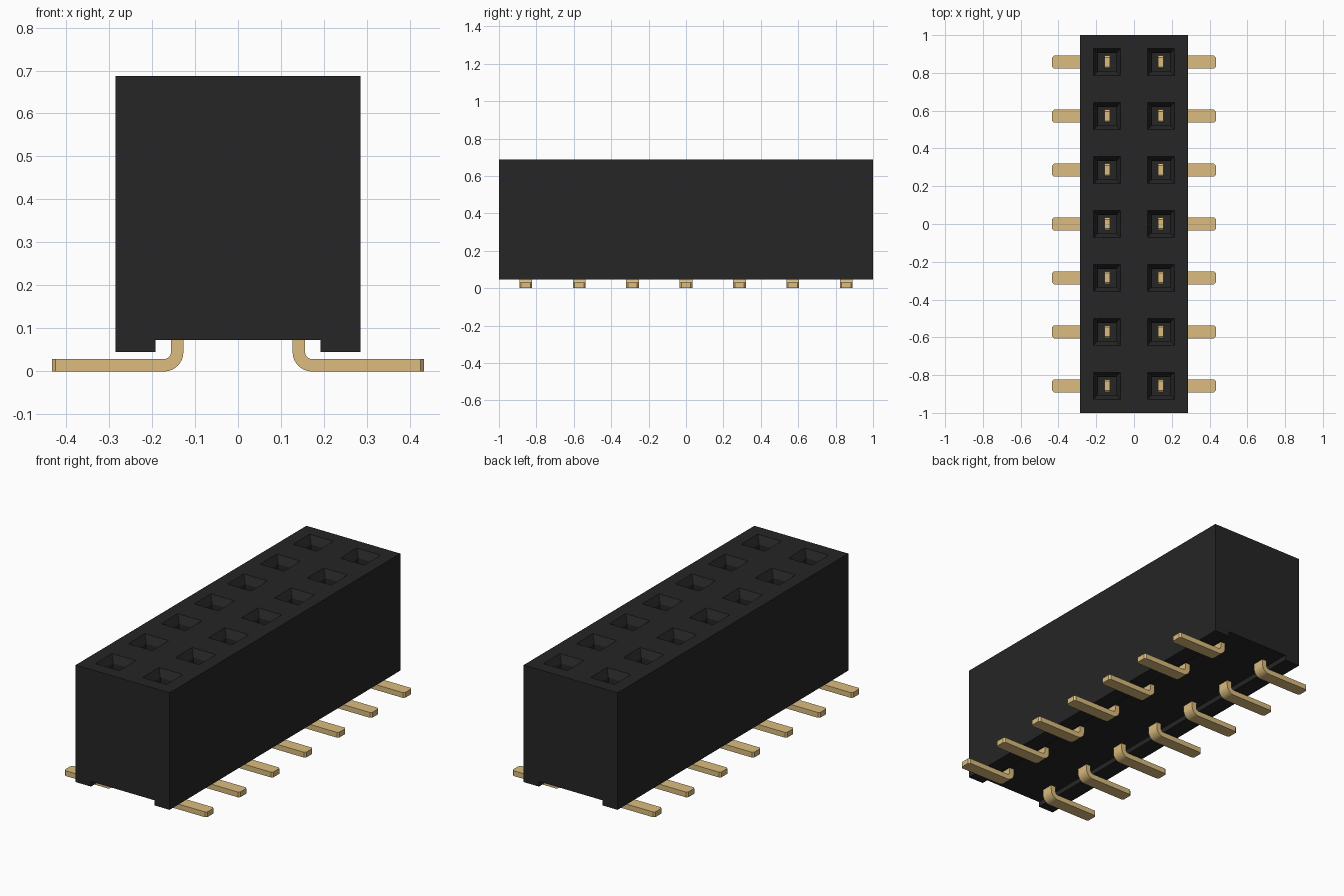
import bpy, bmesh, math
from mathutils import Vector

if "Cube" in bpy.data.objects:
    bpy.data.objects.remove(bpy.data.objects["Cube"], do_unlink=True)

PITCH = 2 / 7
ROWS = [(i - 3) * PITCH for i in range(7)]
COLS = (-PITCH / 2, PITCH / 2)
MOUTH, SHAFT = 0.072, 0.037      # half widths of the socket funnel
TOP = 0.687


def material(name, color):
    m = bpy.data.materials.new(name)
    m.use_nodes = True
    m.diffuse_color = (*color, 1)
    m.node_tree.nodes["Principled BSDF"].inputs["Base Color"].default_value = (*color, 1)
    return m


black = material("black plastic", (0.0194, 0.0188, 0.0188))
gold = material("gold metal", (0.708, 0.504, 0.209))


def prism(profile, half):
    """Extrude an x-z profile along y, from -half to +half."""
    bm = bmesh.new()
    face = bm.faces.new([bm.verts.new((x, -half, z)) for x, z in profile])
    new = bmesh.ops.extrude_face_region(bm, geom=[face])["geom"]
    bmesh.ops.translate(bm, vec=(0, 2 * half, 0),
                        verts=[v for v in new if isinstance(v, bmesh.types.BMVert)])
    bmesh.ops.recalc_face_normals(bm, faces=bm.faces)
    return bm


def finish(bm, name, mat):
    mesh = bpy.data.meshes.new(name)
    bmesh.ops.recalc_face_normals(bm, faces=bm.faces)
    bm.to_mesh(mesh)
    bm.free()
    mesh.materials.append(mat)
    obj = bpy.data.objects.new(name, mesh)
    bpy.context.collection.objects.link(obj)
    return obj


# Housing: block with a channel along the underside
bm = prism([(-0.285, 0.045), (-0.192, 0.045), (-0.192, 0.073), (0.192, 0.073),
            (0.192, 0.045), (0.285, 0.045), (0.285, TOP), (-0.285, TOP)], 1.0)

# Slice the block so each socket mouth is one top face
cuts = [(Vector((c + s * MOUTH, 0, 0)), (1, 0, 0)) for c in COLS for s in (-1, 1)]
cuts += [(Vector((0, r + s * MOUTH, 0)), (0, 1, 0)) for r in ROWS for s in (-1, 1)]
for co, no in cuts:
    bmesh.ops.bisect_plane(bm, geom=bm.verts[:] + bm.edges[:] + bm.faces[:],
                           plane_co=co, plane_no=no)


def is_mouth(face):
    c = face.calc_center_median()
    return (c.z > TOP - 0.001 and min(abs(c.x - x) for x in COLS) < 0.01
            and min(abs(c.y - y) for y in ROWS) < 0.01)


# Sockets: tapered mouth, then a straight shaft
bm.normal_update()
for face in [f for f in bm.faces if is_mouth(f)]:
    bmesh.ops.inset_individual(bm, faces=[face], thickness=MOUTH - SHAFT)
    bmesh.ops.translate(bm, verts=face.verts[:], vec=(0, 0, -0.04))
    floor = bmesh.ops.extrude_discrete_faces(bm, faces=[face])["faces"][0]
    bmesh.ops.translate(bm, verts=floor.verts[:], vec=(0, 0, -0.45))
finish(bm, "housing", black)

# Contact profile: flat foot, rounded bend and upright blade inside the socket
CX, CZ, R_OUT, R_IN = 0.172, 0.045, 0.045, 0.016


def arc(radius, start, end, n=8):
    angles = [math.radians(start + (end - start) * i / n) for i in range(n + 1)]
    return [(CX + radius * math.cos(a), CZ + radius * math.sin(a)) for a in angles]


profile = ([(0.433, 0.0)] + arc(R_OUT, 270, 180) + [(0.127, 0.30), (0.156, 0.30)]
           + arc(R_IN, 180, 270) + [(0.433, 0.029)])
bm = prism(profile, 0.034)


def at_tip(edge):
    a, b = (v.co for v in edge.verts)
    foot = min(a.x, b.x) > 0.43 and abs(a.y - b.y) < 0.001
    blade = min(a.z, b.z) > 0.29 and abs(a.y - b.y) < 0.001
    return foot or blade


# Clip the corners of both contact ends
bmesh.ops.bevel(bm, geom=[e for e in bm.edges if at_tip(e)], offset=0.009,
                segments=1, affect="EDGES")
contact = finish(bm, "contact", gold)
contact_mesh = contact.data
for p in contact_mesh.polygons:
    p.use_smooth = False
bpy.data.objects.remove(contact)

# Two mirrored rows of contacts
for side, angle in (("left", 0), ("right", math.pi)):
    for i, y in enumerate(ROWS):
        pin = bpy.data.objects.new(f"{side}_contact_{i + 1}", contact_mesh)
        pin.location.y = y
        pin.rotation_euler.z = angle
        bpy.context.collection.objects.link(pin)
